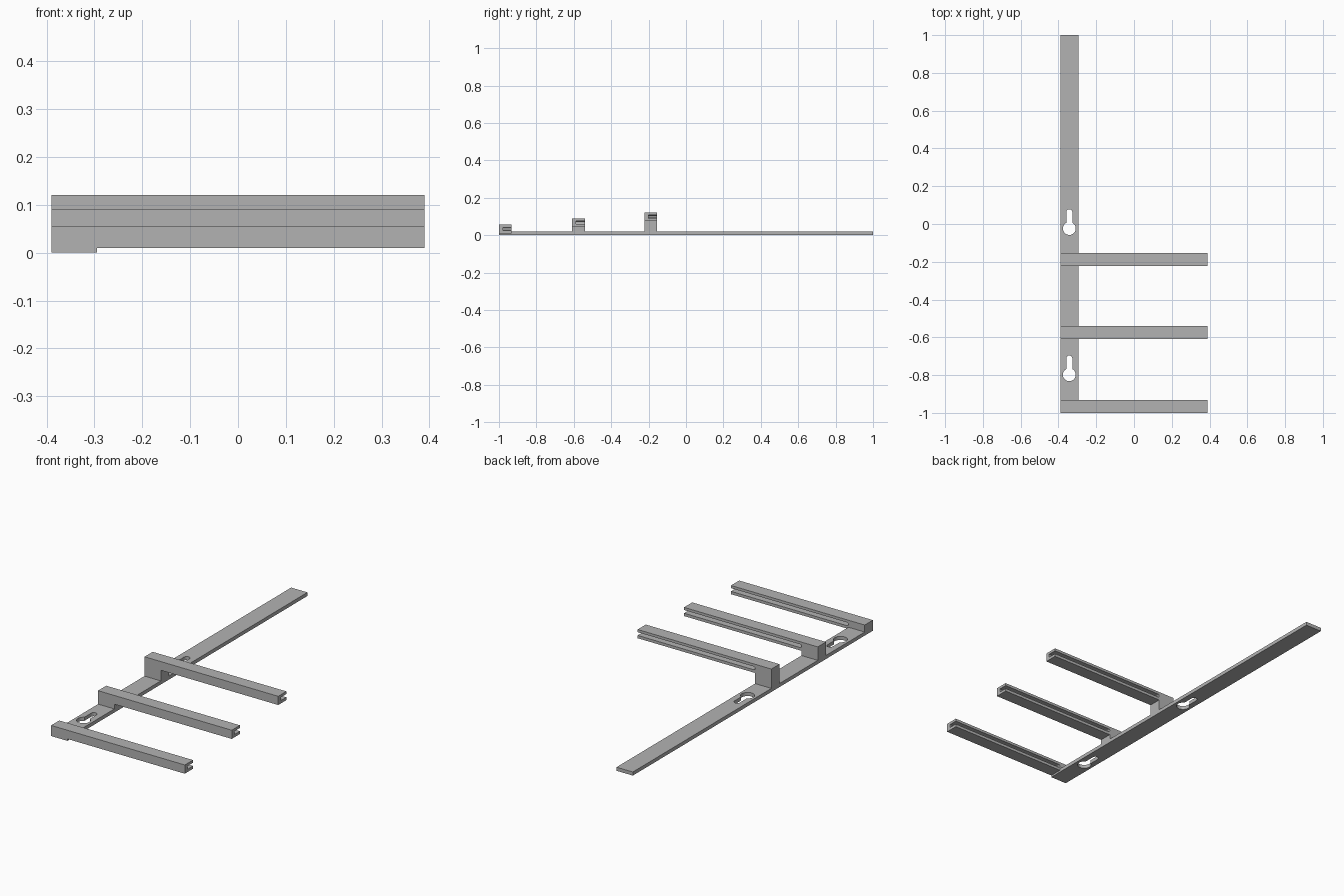
import bpy, bmesh
from math import sin, cos, pi, asin
from mathutils import Vector

cube = bpy.data.objects.get("Cube")
if cube:
    bpy.data.objects.remove(cube, do_unlink=True)

# One plain grey for the whole bracket
grey = bpy.data.materials.new("grey")
grey.use_nodes = True
COLOUR = (0.45, 0.45, 0.45, 1)
grey.diffuse_color = COLOUR
grey.node_tree.nodes["Principled BSDF"].inputs["Base Color"].default_value = COLOUR


def prism(name, outline, direction):
    """Extrude a flat outline of 3D points along a direction vector."""
    bm = bmesh.new()
    face = bm.faces.new([bm.verts.new(p) for p in outline])
    grown = bmesh.ops.extrude_face_region(bm, geom=[face])["geom"]
    moved = [g for g in grown if isinstance(g, bmesh.types.BMVert)]
    bmesh.ops.translate(bm, verts=moved, vec=Vector(direction))
    bmesh.ops.recalc_face_normals(bm, faces=bm.faces)
    mesh = bpy.data.meshes.new(name)
    bm.to_mesh(mesh)
    bm.free()
    mesh.materials.append(grey)
    obj = bpy.data.objects.new(name, mesh)
    bpy.context.collection.objects.link(obj)
    return obj


def cut(obj, cutters):
    """Subtract the cutters, bake the result and discard the cutters."""
    for cutter in cutters:
        cutter.hide_render = True
        mod = obj.modifiers.new("cut", "BOOLEAN")
        mod.operation = "DIFFERENCE"
        mod.solver = "EXACT"
        mod.object = cutter
    bpy.context.view_layer.update()
    graph = bpy.context.evaluated_depsgraph_get()
    baked = bpy.data.meshes.new_from_object(obj.evaluated_get(graph))
    obj.modifiers.clear()
    obj.data = baked
    for cutter in cutters:
        bpy.data.objects.remove(cutter, do_unlink=True)


def arc(cx, cy, r, start, end, n):
    steps = [start + (end - start) * i / n for i in range(n + 1)]
    return [(cx + r * cos(a), cy + r * sin(a)) for a in steps]


LEFT, RIGHT, SPINE_EDGE = -0.39, 0.39, -0.295
SPINE_TOP, ARM_HEIGHT, ARM_WIDTH = 0.019, 0.046, 0.068


# Keyhole outline: round hole with a narrower rounded slot towards the back
def keyhole(y, length):
    r, half = 0.034, 0.016
    neck = asin(half / r)
    x = (LEFT + SPINE_EDGE) / 2
    pts = arc(x, y, r, pi / 2 + neck, 2.5 * pi - neck, 28)
    pts += arc(x, y + length - half, half, 0, pi, 12)
    return prism("keyhole_cutter", [(px, py, -0.05) for px, py in pts], (0, 0, 0.15))


# Flat mounting spine
front_end = -1 + ARM_WIDTH
spine = prism("spine", [(LEFT, front_end, 0), (SPINE_EDGE, front_end, 0),
                        (SPINE_EDGE, 1, 0), (LEFT, 1, 0)], (0, 0, SPINE_TOP))
cut(spine, [keyhole(-0.024, 0.102), keyhole(-0.798, 0.102)])


# Arm with its post, grooved along the back side
def arm(name, y, top, foot):
    under = top - ARM_HEIGHT
    side = [(LEFT, foot), (SPINE_EDGE, foot), (SPINE_EDGE, under),
            (RIGHT, under), (RIGHT, top), (LEFT, top)]
    body = prism(name, [(x, y, z) for x, z in side], (0, ARM_WIDTH, 0))
    low, r = under + 0.015, 0.0085
    # The groove ends in a half round beside the spine
    groove = arc(SPINE_EDGE + r, low + r, r, pi / 2, 1.5 * pi, 10)
    groove += [(RIGHT + 0.1, low), (RIGHT + 0.1, low + 2 * r)]
    cutter = prism("groove_cutter", [(x, y + 0.022, z) for x, z in groove], (0, 0.1, 0))
    cut(body, [cutter])


arm("front_arm", -1, 0.056, 0)
arm("middle_arm", -0.609, 0.09, SPINE_TOP)
arm("rear_arm", -0.222, 0.121, SPINE_TOP)
